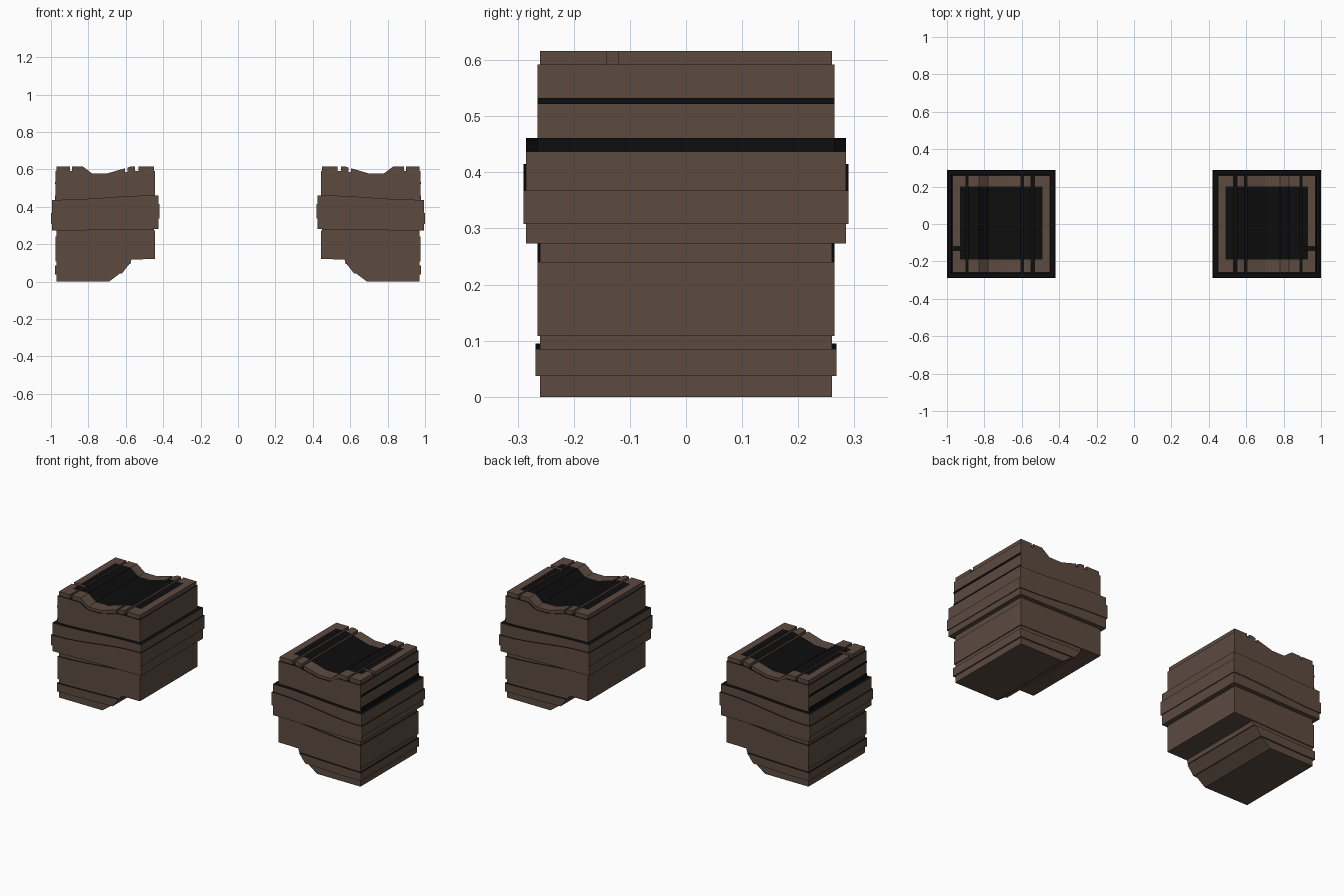
import bpy, bmesh

cube = bpy.data.objects.get("Cube")
if cube:
    bpy.data.objects.remove(cube)


def make_material(name, rgb):
    mat = bpy.data.materials.new(name)
    mat.use_nodes = True
    mat.diffuse_color = (*rgb, 1)
    mat.node_tree.nodes["Principled BSDF"].inputs["Base Color"].default_value = (*rgb, 1)
    return mat


brown = make_material("bark_brown", (0.107, 0.07, 0.051))
black = make_material("char_black", (0.004, 0.004, 0.004))

CENTRE = 0.71


def clamp(v):
    return max(0.0, min(1.0, v))


def swell(x):
    """Smooth rise from the outer side (0) to the inner side (1)."""
    t = clamp((CENTRE + 0.26 - x) / 0.52)
    return t * t * (3 - 2 * t)


def hollow(x):
    """Shallow trough across the top of the block."""
    return min(clamp((x - 0.57) / 0.13), clamp((0.83 - x) / 0.05))


def boundary(z, rise, dip=0.0):
    return lambda x: z + rise * swell(x) - dip * hollow(x)


def samples(a, b):
    inner = [0.5, 0.57, 0.64, 0.7, 0.78, 0.83, 0.9]
    return [a] + [x for x in inner if a + 0.005 < x < b - 0.005] + [b]


def prism(name, side, outline, y0, y1, paint):
    """Extrude an x-z outline along y, then colour faces by a rule."""
    bm = bmesh.new()
    cap = bm.faces.new([bm.verts.new((side * x, y0, z)) for x, z in outline])
    ext = bmesh.ops.extrude_face_region(bm, geom=[cap])
    moved = [v for v in ext["geom"] if isinstance(v, bmesh.types.BMVert)]
    bmesh.ops.translate(bm, verts=moved, vec=(0, y1 - y0, 0))
    bmesh.ops.recalc_face_normals(bm, faces=bm.faces)
    paint(bm, side)
    mesh = bpy.data.meshes.new(name)
    bm.to_mesh(mesh)
    bm.free()
    mesh.materials.append(brown)
    mesh.materials.append(black)
    obj = bpy.data.objects.new(name, mesh)
    bpy.context.collection.objects.link(obj)


def paint_layer(bm, side):
    for f in bm.faces:
        f.material_index = int(f.normal.z > 0.5)


def paint_all(bm, side):
    for f in bm.faces:
        f.material_index = 1


def paint_top(bm, side):
    """Cut a rectangular panel into the upper faces and blacken it."""
    cuts = [((0, y, 0), (0, 1, 0)) for y in (-0.19, 0.2)]
    cuts += [((side * x, 0, 0), (1, 0, 0)) for x in (0.49, 0.93)]
    for co, no in cuts:
        bmesh.ops.bisect_plane(bm, geom=bm.verts[:] + bm.edges[:] + bm.faces[:],
                               plane_co=co, plane_no=no)
    for f in bm.faces:
        c = f.calc_center_median()
        inside = 0.49 < side * c.x < 0.93 and -0.19 < c.y < 0.2
        f.material_index = int(inside and f.normal.z > 0.5)


def slab(name, side, a0, a1, b, low, high, y0, y1, paint):
    outline = [(x, low(x)) for x in samples(a0, b)]
    outline += [(x, high(x)) for x in reversed(samples(a1, b))]
    prism(name, side, outline, y0, y1, paint)


# Layers: outer top height, rise towards the inner side, half width, trough depth
layers = [
    (0.037, 0.01, 0.26, 0),
    (0.085, 0.012, 0.268, 0),
    (0.108, 0.012, 0.26, 0),
    (0.167, 0.011, 0.265, 0),
    (0.24, 0.033, 0.265, 0),
    (0.273, 0.007, 0.26, 0),
    (0.308, 0.03, 0.285, 0),
    (0.368, 0.047, 0.29, 0),
    (0.437, 0.024, 0.285, 0),
    (0.522, 0.011, 0.265, 0),
    (0.592, 0, 0.265, 0.03),
]
# Undercut inner edges of the lowest layers (bottom x, top x)
undercut = [(0.69, 0.63), (0.62, 0.58), (0.575, 0.57)]
# Top planks with gaps between them
planks = [(0.45, 0.532), (0.55, 0.59), (0.604, 0.887), (0.899, 0.97)]
# Black seams on the outer side (low, high)
seams = [(0.437, 0.461), (0.522, 0.533)]

for side, label in ((1, "left"), (-1, "right")):
    low = boundary(0, 0)
    for i, (z, rise, half, dip) in enumerate(layers):
        high = boundary(z, rise, dip)
        edge = CENTRE - half
        a0, a1 = undercut[i] if i < len(undercut) else (edge, edge)
        slab(f"{label}_layer_{i + 1}", side, a0, a1, CENTRE + half,
             low, high, -half, half, paint_layer)
        low = high

    top = boundary(0.616, 0, 0.038)
    for i, (a, b) in enumerate(planks):
        # The outermost plank is split by a narrow cross gap
        spans = [(-0.26, 0.26)] if i < 3 else [(-0.26, -0.142), (-0.12, 0.26)]
        for j, (y0, y1) in enumerate(spans):
            slab(f"{label}_top_plank_{i + 1}_{j + 1}", side, a, a, b,
                 low, top, y0, y1, paint_top)

    for i, (z0, z1) in enumerate(seams):
        x0, x1 = 0.97, 0.978
        prism(f"{label}_seam_{i + 1}", side,
              [(x0, z0), (x1, z0), (x1, z1), (x0, z1)], -0.265, 0.265, paint_all)
